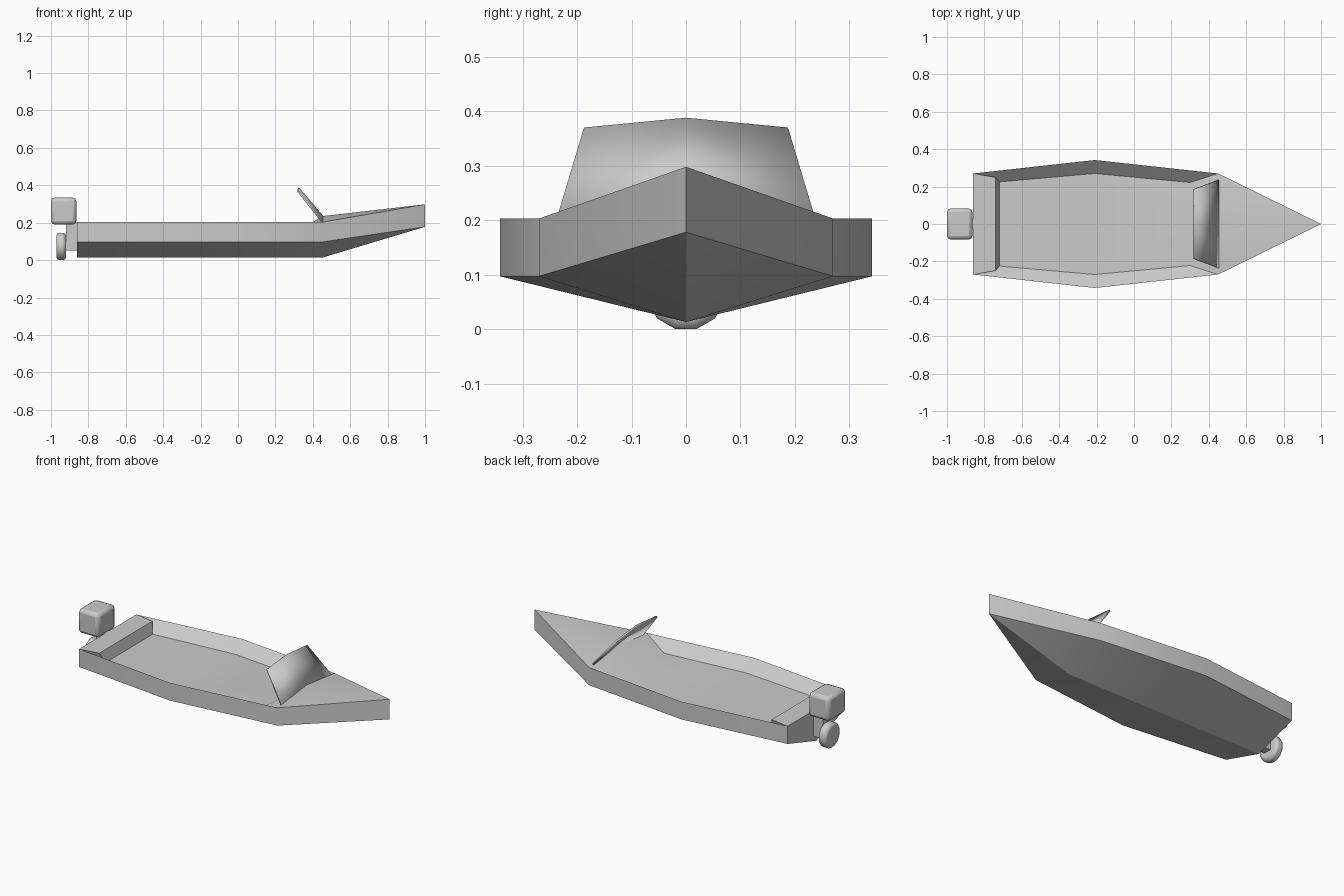
import bpy, bmesh, math

if "Cube" in bpy.data.objects:
    bpy.data.objects.remove(bpy.data.objects["Cube"])


def smooth(obj, angle=30):
    bpy.ops.object.select_all(action='DESELECT')
    obj.select_set(True)
    bpy.context.view_layer.objects.active = obj
    bpy.ops.object.shade_smooth_by_angle(angle=math.radians(angle))


def half_mesh(name, verts, faces):
    """Build the +y half from named points and mirror it across y."""
    bm = bmesh.new()
    v = {k: bm.verts.new(p) for k, p in verts.items()}
    for f in faces:
        bm.faces.new([v[k] for k in f.split()])
    geom = bm.verts[:] + bm.edges[:] + bm.faces[:]
    bmesh.ops.mirror(bm, geom=geom, axis='Y', merge_dist=0.0005)
    bmesh.ops.remove_doubles(bm, verts=bm.verts[:], dist=0.0005)
    bmesh.ops.recalc_face_normals(bm, faces=bm.faces[:])
    me = bpy.data.meshes.new(name)
    bm.to_mesh(me)
    bm.free()
    obj = bpy.data.objects.new(name, me)
    bpy.context.collection.objects.link(obj)
    return obj


def bevel(obj, width, segments=2):
    mod = obj.modifiers.new("Bevel", 'BEVEL')
    mod.width = width
    mod.segments = segments


def box(name, lo, hi):
    bpy.ops.mesh.primitive_cube_add(size=1, location=[(a + b) / 2 for a, b in zip(lo, hi)])
    obj = bpy.context.object
    obj.name = name
    obj.scale = [b - a for a, b in zip(lo, hi)]
    bpy.ops.object.transform_apply(location=False, rotation=False, scale=True)
    return obj


# Hull: sheer, chine and keel lines at three stations plus the bow
pts = {"tip": (1, 0, .298), "stem": (1, 0, .178)}
for i, (x, w) in enumerate([(-.86, .27), (-.21, .342), (.45, .27)]):
    pts[f"s{i}"] = (x, w, .203)
    pts[f"c{i}"] = (x, w, .097)
    pts[f"k{i}"] = (x, 0, .013)
# Cockpit floor, stern deck and crowned foredeck points
for i, (x, w) in enumerate([(-.72, .225), (-.21, .27), (.30, .222)]):
    pts[f"f{i}"] = (x, w, .14)
    pts[f"m{i}"] = (x, 0, .14)
pts.update(r0=(-.86, 0, .203), d0=(-.74, .25, .203), d1=(-.74, 0, .203), crown=(.45, 0, .235))

hull = half_mesh("hull", pts, [
    "s0 s1 c1 c0", "s1 s2 c2 c1", "s2 tip stem c2",      # sides
    "c0 c1 k1 k0", "c1 c2 k2 k1", "c2 stem k2",          # bottom
    "r0 s0 c0 k0",                                       # transom
    "r0 d1 d0 s0", "d0 d1 m0 f0", "s0 d0 f0",            # stern deck
    "s0 f0 f1 s1", "s1 f1 f2 s2",                        # inner sides
    "f0 m0 m1 f1", "f1 m1 m2 f2",                        # floor
    "f2 m2 crown s2", "s2 crown tip"])                   # dash and foredeck
smooth(hull)

# Windshield: two leaning panes meeting at the centre
shield = half_mesh("windshield", {
    "a": (.45, .235, .207), "b": (.45, 0, .235),
    "c": (.322, 0, .385), "d": (.322, .187, .367)}, ["a b c d"])
solid = shield.modifiers.new("Solidify", 'SOLIDIFY')
solid.thickness = .01
solid.offset = 0
smooth(shield)

# Outboard motor: rounded cowl, leg and propeller disc
cowl = box("motor_cowl", (-1, -.083, .19), (-.864, .083, .334))
bevel(cowl, .02)
smooth(cowl)

box("motor_leg", (-.92, -.025, .05), (-.855, .025, .2))

bpy.ops.mesh.primitive_cylinder_add(vertices=12, radius=.075, depth=.052,
                                    location=(-.945, 0, .0725),
                                    rotation=(0, math.pi / 2, 0))
prop = bpy.context.object
prop.name = "propeller"
prop.rotation_euler.x = 0
bpy.ops.object.transform_apply(location=False, rotation=True, scale=False)
# turn half a step so a flat side faces down
prop.rotation_euler.x = math.pi / 12
bpy.ops.object.transform_apply(location=False, rotation=True, scale=False)
bevel(prop, .016)
smooth(prop)
